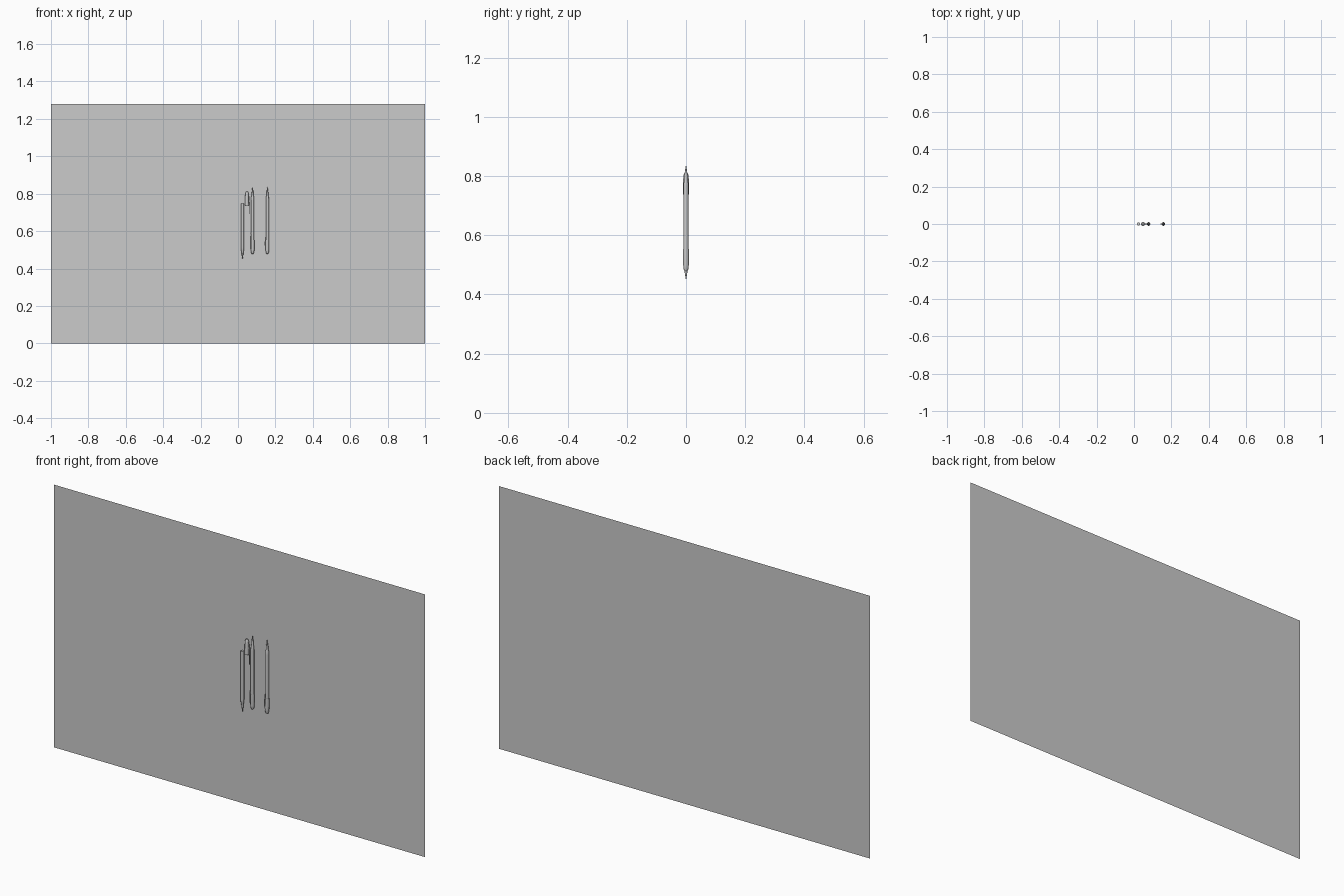
import bpy, bmesh, math

if "Cube" in bpy.data.objects:
    bpy.data.objects.remove(bpy.data.objects["Cube"])


def finish(bm, name):
    bmesh.ops.remove_doubles(bm, verts=bm.verts, dist=1e-6)
    bmesh.ops.recalc_face_normals(bm, faces=bm.faces)
    me = bpy.data.meshes.new(name)
    bm.to_mesh(me)
    bm.free()
    ob = bpy.data.objects.new(name, me)
    bpy.context.collection.objects.link(ob)
    bpy.ops.object.select_all(action='DESELECT')
    ob.select_set(True)
    bpy.context.view_layer.objects.active = ob
    bpy.ops.object.shade_smooth_by_angle(angle=math.radians(35))
    return ob


def lathe(name, profile, x, z, flip=1, sides=20):
    """Spin an (r, h) profile round a vertical axis at x; flip=-1 turns it upside down."""
    bm = bmesh.new()
    vs = [bm.verts.new((r, 0, h * flip)) for r, h in profile]
    es = [bm.edges.new(p) for p in zip(vs, vs[1:])]
    bmesh.ops.spin(bm, geom=vs + es, cent=(0, 0, 0), axis=(0, 0, 1),
                   angle=math.tau, steps=sides)
    ob = finish(bm, name)
    ob.location = (x, 0, z)
    return ob


def clip(name, points, x, z, half=0.002, thick=0.0022):
    """Thin curved strip following (x, z) points."""
    bm = bmesh.new()
    rings = [[bm.verts.new((px + dx, dy, pz)) for dx, dy in
              ((0, -half), (thick, -half), (thick, half), (0, half))]
             for px, pz in points]
    for a, b in zip(rings, rings[1:]):
        for i in range(4):
            j = (i + 1) % 4
            bm.faces.new((a[i], a[j], b[j], b[i]))
    bm.faces.new(rings[0])
    bm.faces.new(rings[-1])
    finish(bm, name).location = (x, 0, z)


# Backing sheet behind the pens
bm = bmesh.new()
bm.faces.new([bm.verts.new(p) for p in
              ((-1, 0.01, 0), (1, 0.01, 0), (1, 0.01, 1.28), (-1, 0.01, 1.28))])
finish(bm, "backing_sheet")

# Profiles: h = 0 at the blunt end of the barrel / closed end of the cap
barrel = [(0, 0), (0.008, 0), (0.008, 0.235), (0.0075, 0.25), (0.0055, 0.256),
          (0.005, 0.27), (0.0025, 0.285), (0.0015, 0.294), (0, 0.295)]
cap = [(0, 0), (0.005, 0.001), (0.008, 0.008), (0.0095, 0.022), (0.0098, 0.075),
       (0.0085, 0.075), (0.0083, 0.012), (0, 0.010)]

# Two pens standing tip up with the cap pushed on the lower end
for n, (x, reach) in enumerate(((0.078, 0.115), (0.157, 0.09)), 1):
    lathe(f"pen_barrel_{n}", [(r, h * 1.17) for r, h in barrel], x, 0.49)
    lathe(f"pen_cap_{n}", cap, x, 0.478)
    clip(f"pen_clip_{n}", [(-0.008, 0.012), (-0.0135, 0.03), (-0.0145, 0.06),
                           (-0.0115, reach)], x, 0.478)

# Open pen, tip down, with its cap lying beside it
lathe("open_pen_barrel", barrel, 0.024, 0.747, -1)
lathe("loose_cap", cap, 0.048, 0.812, -1)
clip("loose_cap_clip", [(0.005, -0.01), (0.011, -0.03), (0.0135, -0.07),
                        (0.0135, -0.12)], 0.048, 0.812)
